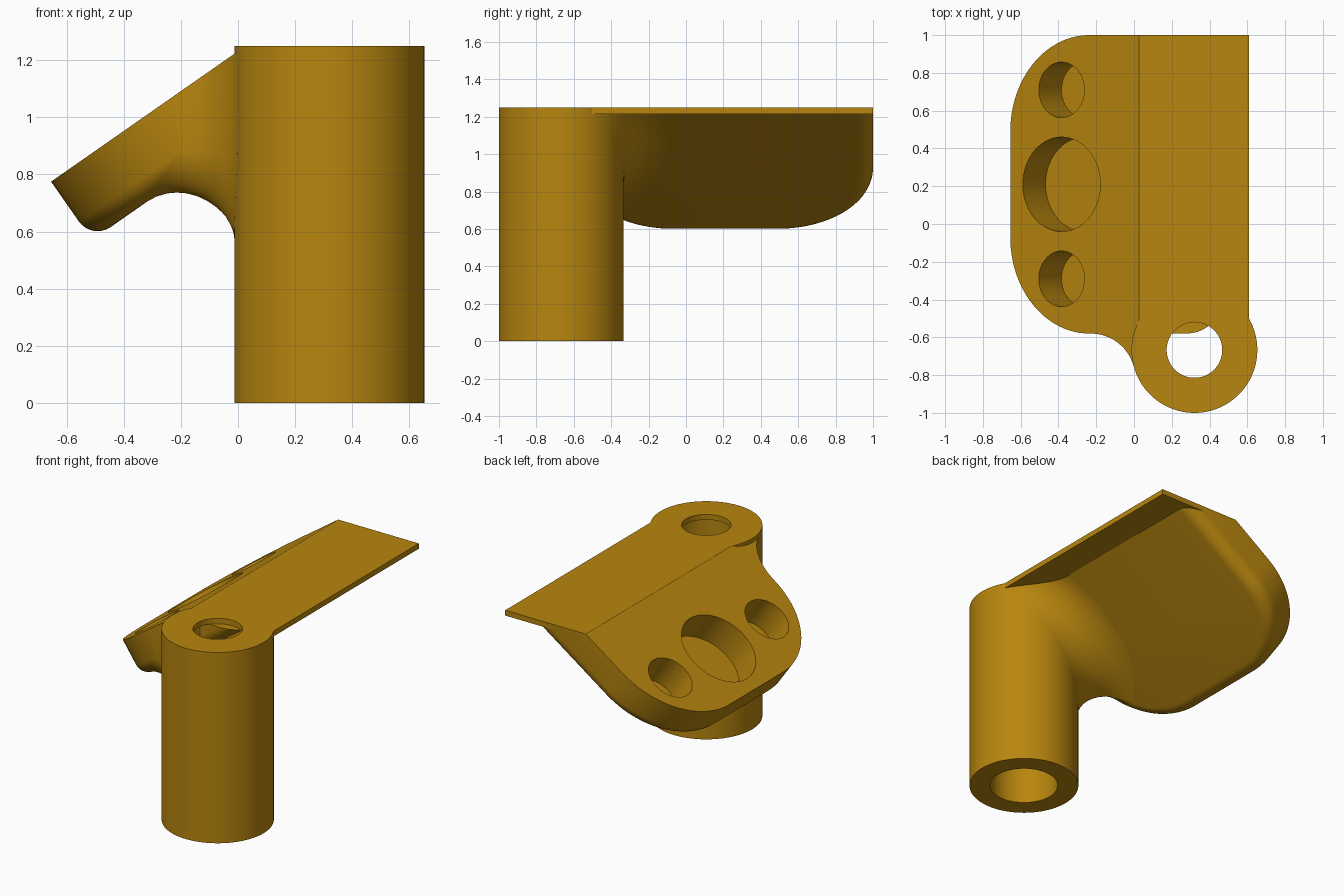
import bpy, bmesh, math
from mathutils import Vector

if "Cube" in bpy.data.objects:
    bpy.data.objects.remove(bpy.data.objects["Cube"])

AX, AY, R = 0.32, -0.667, 0.333            # tube axis and radius
Y0, Y1 = -0.58, 1.0                        # wing extent in y
T, RIM, CORNER = 0.25, 0.08, 0.51          # wing thickness, rim rounding, corner radius
BALL = 0.235                               # blend radius between wing and tube
ANG = math.radians(34.9)
O = Vector((-0.655, 0, 0.775))             # outer top edge of the wing
U = Vector((math.cos(ANG), 0, math.sin(ANG)))
W = Vector((math.sin(ANG), 0, -math.cos(ANG)))

gold = bpy.data.materials.new("gold")
gold.diffuse_color = (0.479, 0.238, 0.0045, 1)
gold.use_nodes = True
gold.node_tree.nodes["Principled BSDF"].inputs["Base Color"].default_value = gold.diffuse_color


def make(name, bm):
    bmesh.ops.recalc_face_normals(bm, faces=bm.faces)
    me = bpy.data.meshes.new(name)
    bm.to_mesh(me)
    bm.free()
    ob = bpy.data.objects.new(name, me)
    bpy.context.collection.objects.link(ob)
    me.materials.append(gold)
    return ob


def loft(rings, closed=False):
    """Skin rings of points, capping the ends unless the loft is closed."""
    bm = bmesh.new()
    vs = [[bm.verts.new(p) for p in ring] for ring in rings]
    n = len(vs[0])
    for i in range(len(vs) - (0 if closed else 1)):
        a, b = vs[i], vs[(i + 1) % len(vs)]
        for j in range(n):
            k = (j + 1) % n
            bm.faces.new((a[j], a[k], b[k], b[j]))
    if not closed:
        bm.faces.new(vs[0])
        bm.faces.new(vs[-1])
    return bm


def clip(bm, co, no):
    """Remove everything in front of a plane and close the cut."""
    r = bmesh.ops.bisect_plane(bm, geom=bm.verts[:] + bm.edges[:] + bm.faces[:],
                               plane_co=co, plane_no=no, clear_outer=True)
    edges = [e for e in r["geom_cut"] if isinstance(e, bmesh.types.BMEdge)]
    bmesh.ops.holes_fill(bm, edges=edges, sides=0)


def cylinder(name, a, b, radius, seg=64):
    axis = (b - a).normalized()
    s = Vector((0, 1, 0))
    t = axis.cross(s)
    ring = [(s * math.cos(2 * math.pi * i / seg) + t * math.sin(2 * math.pi * i / seg)) * radius
            for i in range(seg)]
    ob = make(name, loft([[a + p for p in ring], [b + p for p in ring]]))
    ob.hide_render = True
    ob.hide_viewport = False
    return ob


def cut(ob, cutters):
    bpy.context.view_layer.objects.active = ob
    for c in cutters:
        m = ob.modifiers.new("cut", 'BOOLEAN')
        m.operation, m.solver, m.object = 'DIFFERENCE', 'EXACT', c
        bpy.ops.object.modifier_apply(modifier=m.name)


def smooth(ob):
    bpy.ops.object.select_all(action='DESELECT')
    ob.select_set(True)
    bpy.context.view_layer.objects.active = ob
    bpy.ops.object.shade_smooth_by_angle(angle=math.radians(30))


# Tube: stepped bore with a thin cap at the top
profile = [(0.207, 0), (R, 0), (R, 1.25), (0.147, 1.25), (0.147, 1.215), (0.207, 1.215)]
rings = []
for i in range(96):
    a = 2 * math.pi * i / 96
    rings.append([(AX + r * math.cos(a), AY + r * math.sin(a), z) for r, z in profile])
tube = make("tube", loft(rings, closed=True))


# Wing: tilted slab with rounded outer corners and a rounded lower rim
def outline(inset, w):
    pts = [(1.7, Y1 - inset), (1.7, Y0 + inset)]
    rad = CORNER - inset
    for cy, start in ((Y0 + CORNER, 1.5), (Y1 - CORNER, 1.0)):
        for i in range(25):
            a = math.pi * (start - 0.5 * i / 24)
            pts.append((CORNER + rad * math.cos(a), cy + rad * math.sin(a)))
    return [O + U * u + Vector((0, y, 0)) + W * w for u, y in pts]


rings = [outline(0, 0)]
for i in range(9):
    a = math.pi / 2 * i / 8
    rings.append(outline(RIM * (1 - math.cos(a)), T - RIM + RIM * math.sin(a)))
bm = loft(rings)
clip(bm, (0, 0, 1.249), (0, 0, 1))
wing = make("wing", bm)

# Top plate
section = [(0.026, 1.25), (0.61, 1.25), (0.61, 1.215), (-0.01, 1.215)]
plate = make("top_plate", loft([[(x, y, z) for x, z in section] for y in (Y0, Y1)]))

# Blind holes in the wing, and the opening at the top of the tube
sockets = []
for y, r in ((-0.29, 0.147), (0.21, 0.25), (0.71, 0.147)):
    p = O + U * 0.331 + Vector((0, y, 0))
    sockets.append(cylinder("socket_cutter", p - W * 0.1, p + W * 0.21, r))
opening = cylinder("opening_cutter", Vector((AX, AY, 1.214)), Vector((AX, AY, 1.4)), 0.147, 96)
cut(wing, sockets + [opening])
cut(plate, [opening])
for c in sockets + [opening]:
    bpy.data.objects.remove(c)


# Blend between wing and tube: path of a ball rolling along both
def wing_distance(p):
    d = p - O
    u, w = d.dot(U), d.dot(W)
    qu = CORNER - u
    qy = abs(p.y - (Y0 + Y1) / 2) - (Y1 - Y0) / 2 + CORNER
    flat = math.hypot(max(qu, 0), max(qy, 0)) + min(max(qu, qy), 0) - CORNER
    a, b = flat + RIM, w - (T - RIM)
    return math.hypot(max(a, 0), max(b, 0)) + min(max(a, b), 0) - RIM


def centre(s, z):
    t = s / (R + BALL)
    return Vector((AX + (R + BALL) * math.cos(t), AY + (R + BALL) * math.sin(t), z))


def gap(s, z):
    return wing_distance(centre(s, z)) - BALL


E = 1e-4
s = (math.pi + math.asin((AY - Y0 + BALL) / (R + BALL))) * (R + BALL)
z = 1.4
direction = (0, -1)
rings = []
for step in range(300):
    for _ in range(5):                     # settle onto the path
        gs = (gap(s + E, z) - gap(s - E, z)) / (2 * E)
        gz = (gap(s, z + E) - gap(s, z - E)) / (2 * E)
        k = gap(s, z) / max(gs * gs + gz * gz, 0.01)
        s, z = s - gs * k, z - gz * k
    if s < 0 or z > 1.5:
        break
    c = centre(s, z)
    a = Vector((AX - c.x, AY - c.y, 0)).normalized()
    b = -Vector([(wing_distance(c + d) - wing_distance(c - d))
                 for d in (Vector((E, 0, 0)), Vector((0, E, 0)), Vector((0, 0, E)))]).normalized()
    phi = a.angle(b)
    ring = [c + BALL * (a * math.sin(phi * (1 - i / 12)) + b * math.sin(phi * i / 12)) / math.sin(phi)
            for i in range(13)]
    ring.append(c + (a + b) * (BALL / max(1 + a.dot(b), 0.35)) + (a + b) * 0.07)
    rings.append(ring)
    ts, tz = -gz, gs
    if ts * direction[0] + tz * direction[1] < 0:
        ts, tz = -ts, -tz
    n = math.hypot(ts, tz) or 1
    direction = (ts / n, tz / n)
    s, z = s + 0.02 * direction[0], z + 0.02 * direction[1]
bm = loft(rings)
clip(bm, O, -W)
clip(bm, (0, 0, 1.245), (0, 0, 1))
clip(bm, (0.605, 0, 0), (1, 0, 0))
blend = make("blend", bm)

for ob in (tube, wing, plate, blend):
    smooth(ob)
